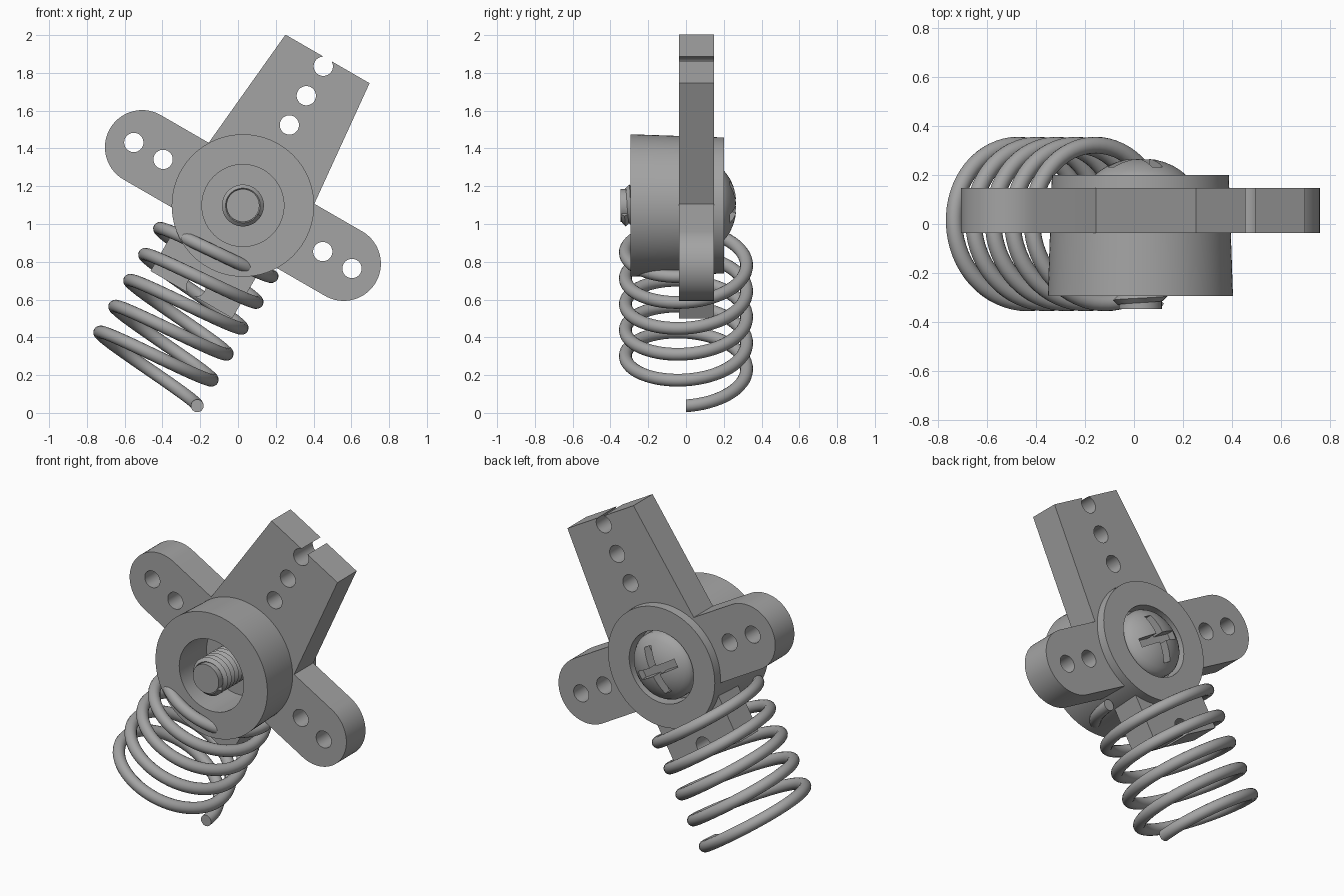
import bpy, bmesh
from math import sin, cos, pi, radians
from mathutils import Matrix

if "Cube" in bpy.data.objects:
    bpy.data.objects.remove(bpy.data.objects["Cube"])

gray = bpy.data.materials.new("plain gray")
gray.use_nodes = True
gray.diffuse_color = (0.37, 0.37, 0.37, 1)
gray.node_tree.nodes["Principled BSDF"].inputs["Base Color"].default_value = gray.diffuse_color

# Whole assembly is tilted about the hub centre; Z_TO_Y lays a lathe axis along y
TILT = Matrix.Translation((0.026, 0, 1.098)) @ Matrix.Rotation(radians(30), 4, 'Y')
Z_TO_Y = Matrix.Rotation(-pi / 2, 4, 'X')


def finish(name, bm, turn=Matrix()):
    bmesh.ops.recalc_face_normals(bm, faces=bm.faces)
    mesh = bpy.data.meshes.new(name)
    bm.to_mesh(mesh)
    bm.free()
    mesh.transform(turn)
    mesh.materials.append(gray)
    obj = bpy.data.objects.new(name, mesh)
    bpy.context.collection.objects.link(obj)
    obj.matrix_world = TILT
    return obj


def smooth(obj):
    bpy.ops.object.select_all(action='DESELECT')
    obj.select_set(True)
    bpy.context.view_layer.objects.active = obj
    bpy.ops.object.shade_smooth_by_angle(angle=radians(35))


def lathe(name, profile, steps=96):
    """Revolve (radius, y) points that start and end on the axis."""
    bm = bmesh.new()
    verts = [bm.verts.new((r, 0, z)) for r, z in profile]
    edges = [bm.edges.new(pair) for pair in zip(verts, verts[1:])]
    bmesh.ops.spin(bm, geom=verts + edges, axis=(0, 0, 1), cent=(0, 0, 0),
                   angle=2 * pi, steps=steps, use_duplicate=False)
    bmesh.ops.remove_doubles(bm, verts=bm.verts, dist=1e-5)
    return finish(name, bm, Z_TO_Y)


def helix(name, radius, wire, start, pitch, turns, sides, per_turn, turn=Matrix()):
    """Sweep a round section down a coil around the z axis, with capped ends."""
    bm = bmesh.new()
    rings = []
    for i in range(turns * per_turn + 1):
        t = 2 * pi * i / per_turn
        ring = []
        for k in range(sides):
            a = 2 * pi * k / sides
            r = radius + wire * cos(a)
            ring.append(bm.verts.new((r * cos(t), -r * sin(t),
                                      start - pitch * i / per_turn + wire * sin(a))))
        rings.append(ring)
    for a, b in zip(rings, rings[1:]):
        for k in range(sides):
            n = (k + 1) % sides
            bm.faces.new((a[k], a[n], b[n], b[k]))
    bm.faces.new(rings[0])
    bm.faces.new(rings[-1])
    return finish(name, bm, turn)


def cut(obj, cutter):
    mod = obj.modifiers.new("cut", 'BOOLEAN')
    mod.operation, mod.solver, mod.object = 'DIFFERENCE', 'EXACT', cutter
    bpy.context.view_layer.update()
    graph = bpy.context.evaluated_depsgraph_get()
    mesh = bpy.data.meshes.new_from_object(obj.evaluated_get(graph))
    obj.modifiers.clear()
    obj.data = mesh
    bpy.data.objects.remove(cutter)


# Four-armed plate: wide tapered arm up, short arm down, rounded arms at the sides
FRONT, BACK, HALF = -0.037, 0.147, 0.197


def arc(centre, start):
    return [(centre + HALF * cos(radians(start + a)), HALF * sin(radians(start + a)))
            for a in range(0, 181, 5)]


outline = ([(0.323, HALF), (0.257, 0.896), (-0.257, 0.896), (-0.323, HALF)]
           + arc(-0.616, 90)
           + [(-0.25, -HALF), (-0.25, -0.545), (0.25, -0.545), (0.25, -HALF)]
           + arc(0.616, -90))
bm = bmesh.new()
face = bm.faces.new([bm.verts.new((x, FRONT, z)) for x, z in outline])
grown = bmesh.ops.extrude_face_region(bm, geom=[face])["geom"]
bmesh.ops.translate(bm, vec=(0, BACK - FRONT, 0),
                    verts=[v for v in grown if isinstance(v, bmesh.types.BMVert)])
arm_plate = finish("arm_plate", bm)

# Holes along the arms, and a clear middle that the hub fills
holes = [(0, 0.492), (0, 0.671), (0, 0.851), (0, -0.497)]
holes += [(s * d, 0) for s in (-1, 1) for d in (0.488, 0.667)]
bm = bmesh.new()
for x, z, r in [(x, z, 0.051) for x, z in holes] + [(0, 0, 0.3)]:
    bmesh.ops.create_cone(bm, cap_ends=True, segments=40, radius1=r, radius2=r, depth=1,
                          matrix=Matrix.Translation((x, 0, z)) @ Z_TO_Y)
cut(arm_plate, finish("hole_cutter", bm))
smooth(arm_plate)

# Slightly tapered hub, hollow at the front and recessed at the back
smooth(lathe("hub", [(0, -0.03), (0.217, -0.03), (0.217, -0.293), (0.377, -0.293),
                     (0.36, 0.2), (0.217, 0.2), (0.217, 0.1), (0, 0.1)]))

# Screw: domed head with a cross slot, plain core and raised thread
head = lathe("screw_head", [(0, 0.09), (0.2, 0.09), (0.2, 0.175), (0.187, 0.198),
                            (0.165, 0.217), (0.135, 0.236), (0.1, 0.251),
                            (0.06, 0.262), (0, 0.268)], 64)
for length, width in ((0.28, 0.05), (0.05, 0.28)):
    bm = bmesh.new()
    bmesh.ops.create_cube(bm, size=1, matrix=Matrix.Translation((0, 0.28, 0))
                          @ Matrix.Diagonal((length, 0.18, width, 1)))
    cut(head, finish("slot_cutter", bm))
smooth(head)
smooth(lathe("screw_shaft", [(0, -0.347), (0.087, -0.347), (0.087, 0), (0, 0)], 48))
smooth(helix("screw_thread", 0.092, 0.019, -0.01, 0.035, 9, 4, 40, Z_TO_Y))

# Coil spring around the lower arm
smooth(helix("spring", 0.321, 0.034, -0.2475, 0.1584, 5, 16, 64))
